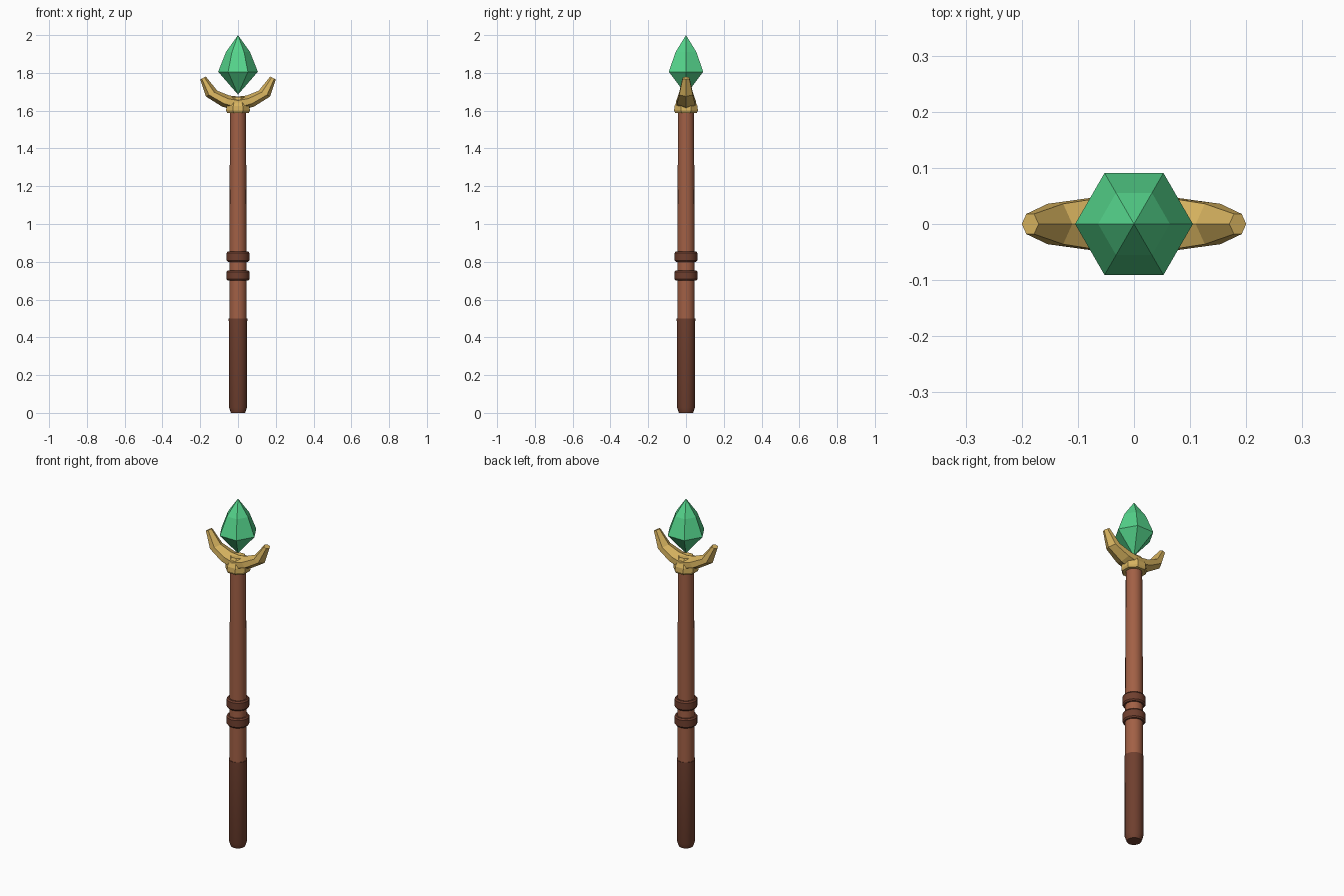
import bpy, bmesh, math

if "Cube" in bpy.data.objects:
    bpy.data.objects.remove(bpy.data.objects["Cube"])


def material(name, rgb):
    m = bpy.data.materials.new(name)
    m.diffuse_color = (*rgb, 1)
    m.use_nodes = True
    m.node_tree.nodes["Principled BSDF"].inputs["Base Color"].default_value = m.diffuse_color
    return m


WOOD = material("wood", (0.36, 0.117, 0.06))
DARK = material("dark leather", (0.16, 0.05, 0.028))
GOLD = material("gold", (0.68, 0.45, 0.115))
GEM = material("green crystal", (0.09, 0.66, 0.26))


def loft(name, rings, mat, smooth=False):
    """Skin a list of equal rings; a ring of one point closes to a tip."""
    bm = bmesh.new()
    rows = [[bm.verts.new(p) for p in r] for r in rings]
    n = max(len(r) for r in rows)
    for a, b in zip(rows, rows[1:]):
        for i in range(n):
            quad = [a[i % len(a)], a[(i + 1) % len(a)],
                    b[(i + 1) % len(b)], b[i % len(b)]]
            bm.faces.new(list(dict.fromkeys(quad)))
    for r in (rows[0], rows[-1]):
        if len(r) > 2:
            bm.faces.new(r)
    bmesh.ops.recalc_face_normals(bm, faces=bm.faces)
    mesh = bpy.data.meshes.new(name)
    bm.to_mesh(mesh)
    bm.free()
    mesh.materials.append(mat)
    ob = bpy.data.objects.new(name, mesh)
    bpy.context.collection.objects.link(ob)
    if smooth:
        bpy.context.view_layer.objects.active = ob
        ob.select_set(True)
        bpy.ops.object.shade_smooth_by_angle(angle=math.radians(30))
        ob.select_set(False)
    return ob


def turned(name, profile, sides, mat, smooth=False, turn=0.0):
    """Turn a (radius, z) profile about the z axis."""
    rings = []
    for r, z in profile:
        angles = [turn + math.tau * i / sides for i in range(sides)]
        rings.append([(r * math.cos(a), r * math.sin(a), z) for a in angles]
                     if r else [(0, 0, z)])
    return loft(name, rings, mat, smooth)


# Shaft and dark lower grip
turned("shaft", [(0.046, 0.48), (0.046, 0.9), (0.042, 1.61)], 16, WOOD, True)
turned("grip", [(0.038, 0), (0.048, 0.03), (0.049, 0.5)], 16, DARK, True)

# Two bevelled bands round the shaft
for i, z in enumerate((0.7, 0.8)):
    turned(f"band_{i + 1}", [(0.054, z), (0.06, z + 0.008),
                             (0.06, z + 0.047), (0.054, z + 0.055)], 16, DARK, True)

# Gold collar under the crescent
turned("collar", [(0.062, 1.588), (0.068, 1.6), (0.066, 1.625), (0.04, 1.672)],
       8, GOLD, turn=math.pi / 8)

# Crescent: hexagonal sections, inner ridge (x, z), outer ridge (x, z), half width
half = [((0, 1.675), (0, 1.595), 0.052),
        ((0.045, 1.68), (0.085, 1.622), 0.047),
        ((0.11, 1.706), (0.17, 1.675), 0.036),
        ((0.17, 1.78), (0.20, 1.765), 0.018)]
mirrored = [((-a[0], a[1]), (-b[0], b[1]), w) for a, b, w in half[:0:-1]]
sections = []
for (ax, az), (bx, bz), w in mirrored + half:
    def at(t, y):
        return (ax + (bx - ax) * t, y, az + (bz - az) * t)
    sections.append([at(0, 0), at(0.27, w), at(0.73, w),
                     at(1, 0), at(0.73, -w), at(0.27, -w)])
loft("crescent", sections, GOLD)

# Six-sided crystal
turned("crystal", [(0, 1.685), (0.105, 1.806), (0.064, 1.91), (0, 2.0)], 6, GEM)
